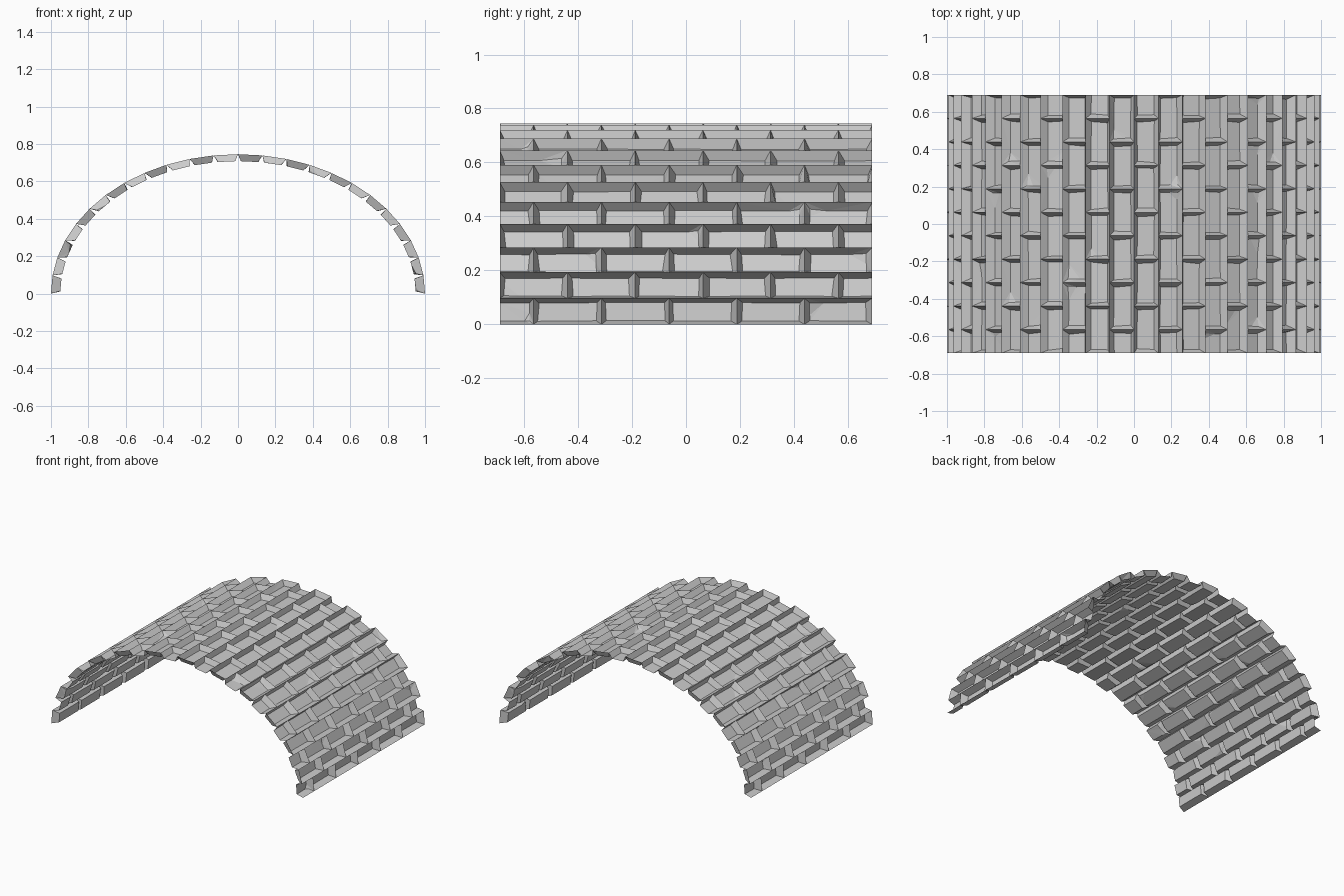
import bpy, bmesh, math, random

if "Cube" in bpy.data.objects:
    bpy.data.objects.remove(bpy.data.objects["Cube"])

random.seed(7)
ROWS, BRICKS = 24, 5.5
HALF_Y = 0.69
PITCH = 2 * HALF_Y / BRICKS
SQUASH = 0.745          # vertical flattening of the semicircle
R_OUT, R_IN = 1.0, 0.95
INSET = 0.018           # slope of brick sides
STEP = math.pi / ROWS

bm = bmesh.new()


def point(angle, y, depth):
    """Flat-row point: interpolates from joint line (depth 0) to brick face (1)."""
    r = R_OUT + (R_IN - R_OUT) * depth
    return bm.verts.new((r * math.cos(angle), y, SQUASH * r * math.sin(angle)))


def lerp(p, q, t):
    return (p[0] + (q[0] - p[0]) * t, p[1] + (q[1] - p[1]) * t)


def brick(a0, a1, y0, y1, open0, open1):
    """Hollow tapered brick bulging inward; open ends are where the pattern is cut."""
    outer = [(a0, y0), (a0, y1), (a1, y1), (a1, y0)]
    inner = []
    for i, (a, y) in enumerate(outer):
        sa = 1 if i in (0, 1) else -1
        sy = 1 if i in (0, 3) else -1
        is_open = open0 if sy == 1 else open1
        dy = 0 if is_open else INSET + random.uniform(-0.004, 0.007)
        da = INSET + random.uniform(-0.002, 0.002)
        inner.append((a + sa * da, y + sy * dy))
    # occasional chipped corner
    chip = random.randrange(4) if random.random() < 0.3 else -1
    if chip >= 0 and ((chip in (0, 3) and open0) or (chip in (1, 2) and open1)):
        chip = -1
    o = [point(a, y, 0) for a, y in outer]
    c = [point(a, y, 0.75 if i == chip else 1) for i, (a, y) in enumerate(inner)]
    before, after = [[] for _ in range(4)], [[] for _ in range(4)]
    face = []
    for i in range(4):
        if i != chip:
            face.append(c[i])
            continue
        for nb, store in (((i - 1) % 4, before), ((i + 1) % 4, after)):
            along_y = inner[nb][0] != inner[i][0] and abs(outer[nb][1] - outer[i][1]) > 0.01
            t = random.uniform(0.15, 0.4) if along_y else random.uniform(0.25, 0.7)
            store[i].append(point(*lerp(inner[i], inner[nb], t), 1))
        face += before[i] + after[i]
        bm.faces.new([before[i][0], c[i], after[i][0]])
    bm.faces.new(face)
    # sloping sides, skipping cut ends
    for i in range(4):
        j = (i + 1) % 4
        if (i == 1 and open1) or (i == 3 and open0):
            continue
        bm.faces.new([o[i], o[j], c[j]] + before[j] + after[i] + [c[i]])


# running bond: every other row starts with a half brick
for row in range(ROWS):
    a0, a1 = row * STEP, (row + 1) * STEP
    half_first = row % 2 == 0
    y = -HALF_Y
    for k in range(6):
        first_half = half_first and k == 0
        last_half = not half_first and k == 5
        length = PITCH / 2 if first_half or last_half else PITCH
        brick(a0, a1, y, y + length, first_half, last_half)
        y += length

bmesh.ops.remove_doubles(bm, verts=bm.verts, dist=0.0005)
# long chipped sides are slightly bent, so split into flat triangles
bmesh.ops.triangulate(bm, faces=[f for f in bm.faces if len(f.verts) > 4])
# brick faces look into the tunnel
for f in bm.faces:
    m = f.calc_center_median()
    if f.normal.length == 0:
        f.normal_update()
    f.normal_update()
    if f.normal.x * m.x + f.normal.z * m.z > 0:
        f.normal_flip()

mesh = bpy.data.meshes.new("brick_vault")
bm.to_mesh(mesh)
bm.free()
vault = bpy.data.objects.new("brick_vault", mesh)
bpy.context.collection.objects.link(vault)
